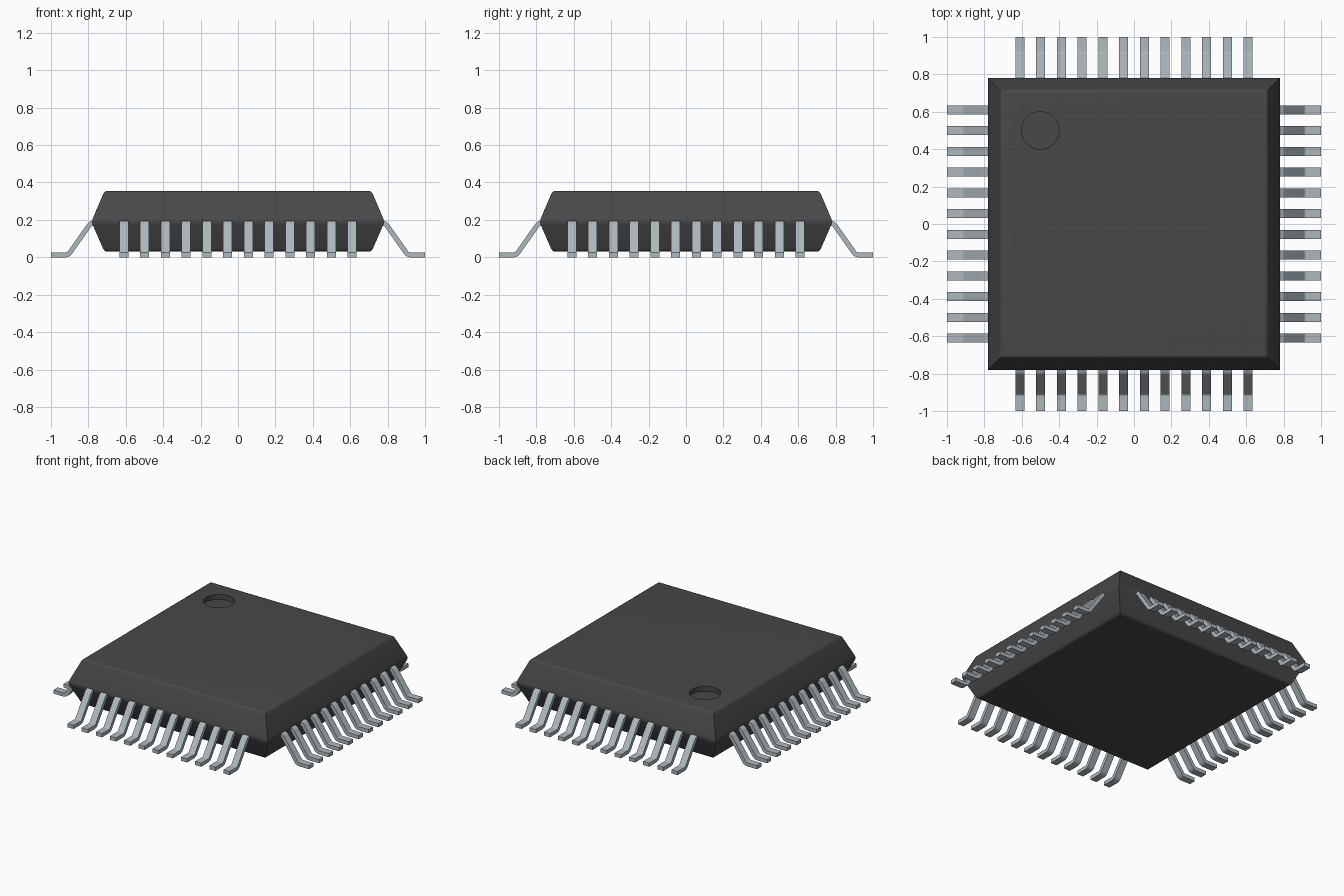
import bpy, bmesh
from math import pi
from mathutils import Matrix, Vector

if "Cube" in bpy.data.objects:
    bpy.data.objects.remove(bpy.data.objects["Cube"])


def material(name, rgb):
    mat = bpy.data.materials.new(name)
    mat.use_nodes = True
    mat.diffuse_color = (*rgb, 1)
    bsdf = mat.node_tree.nodes["Principled BSDF"]
    bsdf.inputs["Base Color"].default_value = (*rgb, 1)
    return mat


def round_path(points, size, steps=4):
    """Replace every inner corner of a 2D path with a small curve."""
    pts = [Vector(p) for p in points]
    path = [pts[0]]
    for a, b, c in zip(pts, pts[1:], pts[2:]):
        start = b + (a - b).normalized() * size
        end = b + (c - b).normalized() * size
        for i in range(steps + 1):
            t = i / steps
            path.append(start * (1 - t) ** 2 + b * 2 * t * (1 - t) + end * t * t)
    return path + [pts[-1]]


def make_object(name, bm, mat):
    bmesh.ops.recalc_face_normals(bm, faces=bm.faces)
    mesh = bpy.data.meshes.new(name)
    bm.to_mesh(mesh)
    bm.free()
    mesh.materials.append(mat)
    obj = bpy.data.objects.new(name, mesh)
    bpy.context.collection.objects.link(obj)
    return obj


def smooth(obj):
    bpy.ops.object.select_all(action="DESELECT")
    obj.select_set(True)
    bpy.context.view_layer.objects.active = obj
    bpy.ops.object.shade_smooth_by_angle(angle=pi / 6)


plastic = material("dark_plastic", (0.065, 0.065, 0.065))
metal = material("lead_metal", (0.42, 0.48, 0.51))

# Body: square rings following a rounded, belted side profile
BOTTOM, BELT, TOP = 0.03, 0.19, 0.355
profile = round_path([(0.5, BOTTOM), (0.714, BOTTOM), (0.784, BELT),
                      (0.714, TOP), (0.5, TOP)], 0.018)[1:-1]
bm = bmesh.new()
rings = [[bm.verts.new((sx * w, sy * w, z))
          for sx, sy in ((1, 1), (-1, 1), (-1, -1), (1, -1))] for w, z in profile]
for low, high in zip(rings, rings[1:]):
    for i in range(4):
        j = (i + 1) % 4
        bm.faces.new((low[i], low[j], high[j], high[i]))
bm.faces.new(rings[0])
bm.faces.new(rings[-1])
body = make_object("chip_body", bm, plastic)

# Round orientation dimple sunk into the top
bm = bmesh.new()
bmesh.ops.create_cone(bm, cap_ends=True, segments=48, radius1=0.1, radius2=0.1,
                      depth=0.08, matrix=Matrix.Translation((-0.5, 0.5, TOP + 0.005)))
cutter = make_object("dimple_cutter", bm, plastic)
cutter.hide_render = True
cut = body.modifiers.new("dimple", "BOOLEAN")
cut.operation = "DIFFERENCE"
cut.solver = "EXACT"
cut.object = cutter
bpy.context.view_layer.objects.active = body
bpy.ops.object.modifier_apply(modifier=cut.name)
bpy.data.objects.remove(cutter)
smooth(body)

# Leads: a bent strip, repeated along one side
LEADS, PITCH, WIDTH, THICK = 12, 0.111, 0.048, 0.026
centre = round_path([(0.72, 0.182), (0.788, 0.182), (0.907, THICK / 2),
                     (1.0, THICK / 2)], 0.016)
outer, inner = [], []
for i, p in enumerate(centre):
    along = (centre[min(i + 1, len(centre) - 1)] - centre[max(i - 1, 0)]).normalized()
    side = Vector((-along.y, along.x)) * THICK / 2
    outer.append(p + side)
    inner.append(p - side)

bm = bmesh.new()
for n in range(LEADS):
    x = (n - (LEADS - 1) / 2) * PITCH
    rows = [[bm.verts.new((x + dx, -p.x, p.y))
             for dx, p in ((-WIDTH / 2, o), (WIDTH / 2, o), (WIDTH / 2, q), (-WIDTH / 2, q))]
            for o, q in zip(outer, inner)]
    for a, b in zip(rows, rows[1:]):
        for i in range(4):
            j = (i + 1) % 4
            bm.faces.new((a[i], a[j], b[j], b[i]))
    bm.faces.new(rows[0])
    bm.faces.new(rows[-1])
front = make_object("front_leads", bm, metal)
smooth(front)

# The same row on the other three sides
for turn, name in enumerate(("left_leads", "back_leads", "right_leads"), 1):
    row = bpy.data.objects.new(name, front.data)
    row.rotation_euler.z = turn * pi / 2
    bpy.context.collection.objects.link(row)
